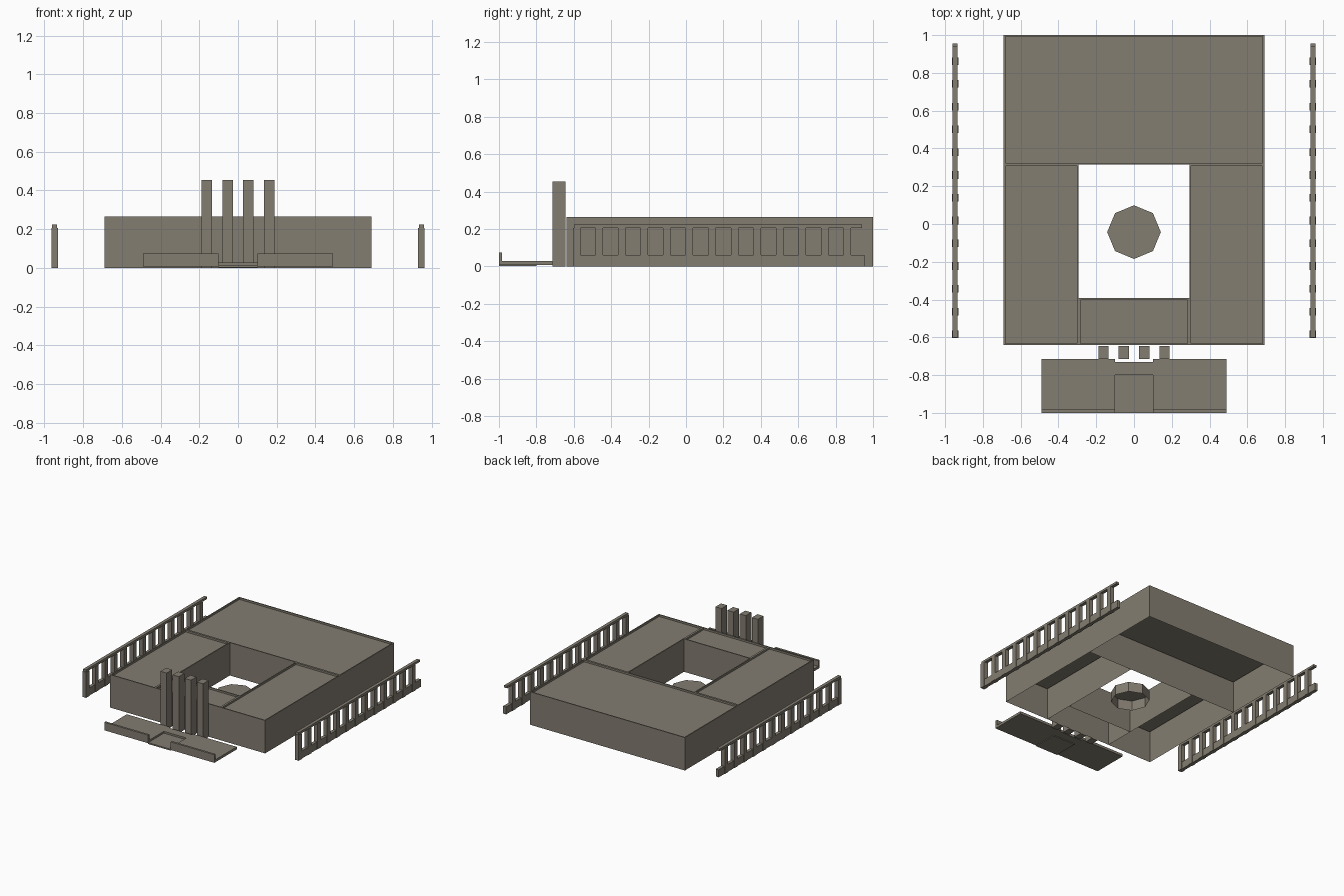
import bpy, bmesh
from mathutils import Matrix, Vector

cube = bpy.data.objects.get("Cube")
if cube:
    bpy.data.objects.remove(cube, do_unlink=True)

stone = bpy.data.materials.new("warm grey stone")
stone.use_nodes = True
COLOUR = (0.23, 0.205, 0.165, 1)
stone.diffuse_color = COLOUR
stone.node_tree.nodes["Principled BSDF"].inputs["Base Color"].default_value = COLOUR


def add_box(bm, x, y, z):
    """Add a box given its (low, high) range on each axis; return its faces."""
    size = [r[1] - r[0] for r in (x, y, z)]
    mid = Vector([(r[0] + r[1]) / 2 for r in (x, y, z)])
    made = bmesh.ops.create_cube(bm, size=1, matrix=Matrix.Translation(mid) @ Matrix.Diagonal((*size, 1)))
    return {f for v in made["verts"] for f in v.link_faces}


def finish(name, bm):
    mesh = bpy.data.meshes.new(name)
    bm.to_mesh(mesh)
    bm.free()
    mesh.materials.append(stone)
    obj = bpy.data.objects.new(name, mesh)
    bpy.context.collection.objects.link(obj)
    return obj


def box(name, x, y, z):
    bm = bmesh.new()
    add_box(bm, x, y, z)
    return finish(name, bm)


def building(name, x, y):
    """Open-bottomed block with a sunken roof inside a thin parapet."""
    bm = bmesh.new()
    faces = add_box(bm, x, y, (0, 0.265))
    bm.normal_update()
    roof = [f for f in faces if f.normal.z > 0.9]
    floor = [f for f in faces if f.normal.z < -0.9]
    bmesh.ops.delete(bm, geom=floor, context='FACES_ONLY')
    # parapet rim, then a vertical drop to the roof
    bmesh.ops.inset_region(bm, faces=roof, thickness=0.012)
    bmesh.ops.inset_region(bm, faces=roof, thickness=0)
    bmesh.ops.translate(bm, verts=roof[0].verts, vec=(0, 0, -0.015))
    return finish(name, bm)


# Four blocks around the courtyard
building("rear_block", (-0.69, 0.69), (0.315, 1.0))
building("front_block", (-0.293, 0.293), (-0.64, -0.393))
for side, s in (("left", 1), ("right", -1)):
    building(side + "_wing", sorted((s * 0.293, s * 0.69)), (-0.64, 0.315))

# Octagonal basin in the courtyard, open underneath
bm = bmesh.new()
bmesh.ops.create_cone(bm, cap_ends=True, segments=8, radius1=0.142, radius2=0.142, depth=0.08,
                      matrix=Matrix.Translation((0, -0.043, 0.04)))
bm.normal_update()
bmesh.ops.delete(bm, geom=[f for f in bm.faces if f.normal.z < -0.9], context='FACES_ONLY')
finish("courtyard_basin", bm)

# Entrance columns
for i in range(4):
    cx = (i - 1.5) * 0.108
    box(f"entrance_column_{i + 1}", (cx - 0.027, cx + 0.027), (-0.715, -0.645), (0, 0.455))

# Entrance terrace with steps and low front walls
box("upper_step", (-0.1, 0.1), (-0.8, -0.73), (0.008, 0.028))
box("lower_step", (-0.1, 0.1), (-1.0, -0.8), (0.002, 0.013))
for side, s in (("left", 1), ("right", -1)):
    span = sorted((s * 0.1, s * 0.49))
    box(side + "_terrace", span, (-1.0, -0.715), (0.008, 0.028))
    box(side + "_terrace_wall", span, (-1.0, -0.983), (0.008, 0.073))

# Side fences: base, posts and top rail
for side, s in (("left", 1), ("right", -1)):
    cx = s * 0.947
    bm = bmesh.new()
    thin = (cx - 0.013, cx + 0.013)
    thick = (cx - 0.017, cx + 0.017)
    add_box(bm, thin, (-0.603, 0.955), (0, 0.06))
    add_box(bm, thin, (-0.6, 0.942), (0.205, 0.223))
    for i in range(13):
        y = -0.584 + i * 0.1205
        add_box(bm, thick, (y - 0.02, y + 0.02), (0, 0.205))
    finish(side + "_fence", bm)
